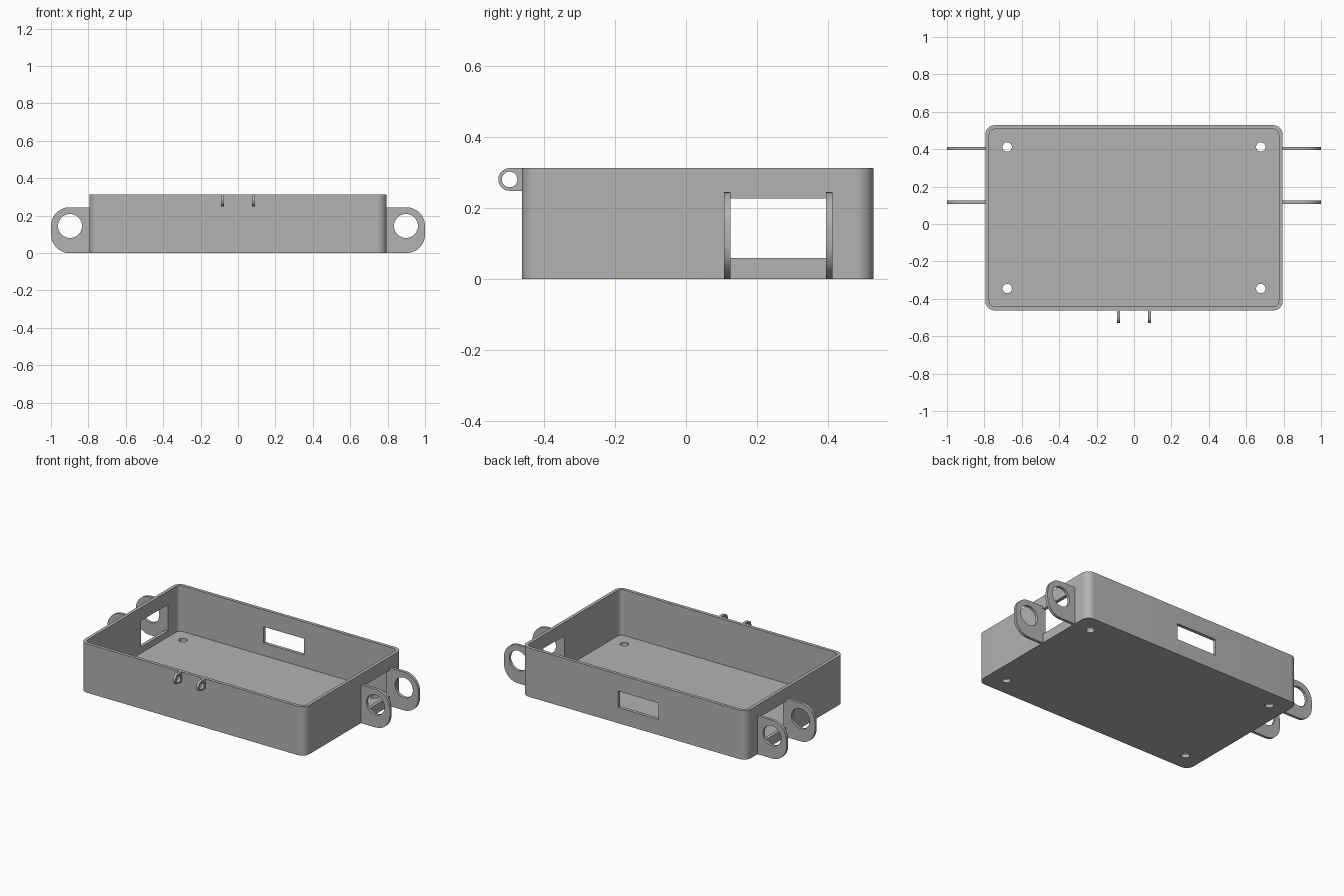
import bpy, bmesh
from math import sin, cos, pi, radians

cube = bpy.data.objects.get("Cube")
if cube:
    bpy.data.objects.remove(cube, do_unlink=True)

GREY = (0.45, 0.45, 0.45, 1)
grey = bpy.data.materials.new("plain grey")
grey.use_nodes = True
grey.diffuse_color = GREY
grey.node_tree.nodes["Principled BSDF"].inputs["Base Color"].default_value = GREY


def arc(cx, cy, r, start, end, n=10):
    angles = [radians(start + (end - start) * i / n) for i in range(n + 1)]
    return [(cx + r * cos(a), cy + r * sin(a)) for a in angles]


def circle(cx, cy, r, n=40):
    return arc(cx, cy, r, 0, 360, n)[:-1]


def rect(x0, x1, y0, y1):
    return [(x0, y0), (x1, y0), (x1, y1), (x0, y1)]


def rounded(x0, x1, y0, y1, r):
    return (arc(x1 - r, y1 - r, r, 0, 90) + arc(x0 + r, y1 - r, r, 90, 180)
            + arc(x0 + r, y0 + r, r, 180, 270) + arc(x1 - r, y0 + r, r, 270, 360))


def prism(name, outline, axis, lo, hi):
    """Extrude a 2D outline along an axis from lo to hi."""
    place = {"X": lambda a, b, t: (t, a, b),
             "Y": lambda a, b, t: (a, t, b),
             "Z": lambda a, b, t: (a, b, t)}[axis]
    bm = bmesh.new()
    low = [bm.verts.new(place(a, b, lo)) for a, b in outline]
    high = [bm.verts.new(place(a, b, hi)) for a, b in outline]
    bm.faces.new(low)
    bm.faces.new(high)
    for i in range(len(low)):
        j = (i + 1) % len(low)
        bm.faces.new((low[i], low[j], high[j], high[i]))
    bmesh.ops.recalc_face_normals(bm, faces=bm.faces)
    mesh = bpy.data.meshes.new(name)
    bm.to_mesh(mesh)
    bm.free()
    mesh.materials.append(grey)
    obj = bpy.data.objects.new(name, mesh)
    bpy.context.collection.objects.link(obj)
    return obj


def activate(obj):
    bpy.ops.object.select_all(action="DESELECT")
    obj.select_set(True)
    bpy.context.view_layer.objects.active = obj


def cut(obj, outline, axis, lo, hi):
    """Remove a prism from an object."""
    cutter = prism("cutter", outline, axis, lo, hi)
    cutter.hide_render = True
    activate(obj)
    mod = obj.modifiers.new("cut", "BOOLEAN")
    mod.operation = "DIFFERENCE"
    mod.solver = "EXACT"
    mod.object = cutter
    bpy.ops.object.modifier_apply(modifier=mod.name)
    bpy.data.objects.remove(cutter, do_unlink=True)


def smooth(obj):
    activate(obj)
    bpy.ops.object.shade_smooth_by_angle(angle=radians(30))


# Tray dimensions
W, FRONT, BACK, H, T = 0.795, -0.462, 0.528, 0.313, 0.021

# Open tray with rounded corners
tray = prism("tray", rounded(-W, W, FRONT, BACK, 0.05), "Z", 0, H)
cut(tray, rounded(-W + T, W - T, FRONT + T, BACK - T, 0.03), "Z", T, H + 0.1)

# Side openings, back slot and screw holes
cut(tray, rect(0.125, 0.395, 0.06, 0.228), "X", -1, 1)
cut(tray, rect(-0.175, 0.112, 0.1, 0.205), "Y", 0.4, 0.6)
for x in (-0.678, 0.678):
    for y in (-0.345, 0.412):
        cut(tray, circle(x, y, 0.025), "Z", -0.1, 0.1)
smooth(tray)

# Strap lugs in pairs on both sides
for side, s in (("left", 1), ("right", -1)):
    for place, y in (("front", 0.107), ("rear", 0.395)):
        shape = [(W, 0)] + arc(0.9, 0.1, 0.1, -90, 0) + arc(0.9, 0.145, 0.1, 0, 90) + [(W, 0.245)]
        lug = prism(f"{side}_{place}_lug", [(s * a, b) for a, b in shape], "Y", y, y + 0.018)
        cut(lug, circle(s * 0.898, 0.145, 0.064), "Y", y - 0.1, y + 0.1)
        smooth(lug)

# Small eyelets on the front rim
for side, x in (("left", 0.083), ("right", -0.083)):
    cy, cz, r = -0.497, 0.281, 0.032
    shape = [(FRONT, cz + r)] + arc(cy, cz, r, 90, 270, 20) + [(FRONT, cz - r)]
    eyelet = prism(f"{side}_eyelet", shape, "X", x - 0.009, x + 0.009)
    cut(eyelet, circle(cy, cz, 0.022), "X", x - 0.1, x + 0.1)
    smooth(eyelet)
